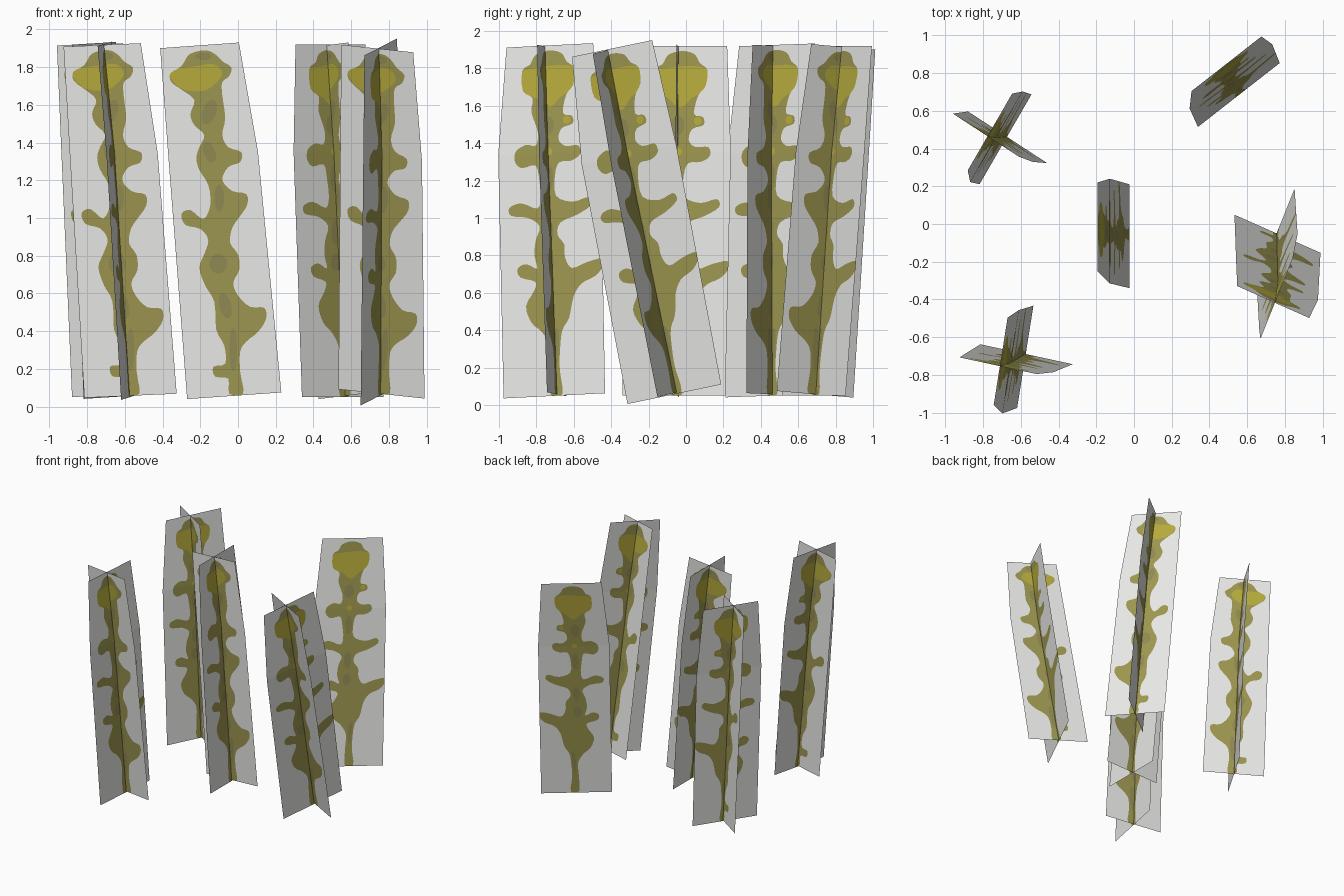
import bpy, math
from mathutils import Vector, Matrix
from mathutils.geometry import delaunay_2d_cdt

if "Cube" in bpy.data.objects:
    bpy.data.objects.remove(bpy.data.objects["Cube"])


def material(name, rgb):
    m = bpy.data.materials.new(name)
    m.diffuse_color = (*rgb, 1)
    m.use_nodes = True
    m.node_tree.nodes["Principled BSDF"].inputs["Base Color"].default_value = m.diffuse_color
    return m


MATS = [material("pale_card", (0.82, 0.82, 0.80)),
        material("olive_weed", (0.33, 0.30, 0.078)),
        material("dull_olive", (0.275, 0.25, 0.085)),
        material("yellow_tip", (0.46, 0.40, 0.045))]


def inside(p, poly):
    hit = False
    for a, b in zip(poly, poly[1:] + poly[:1]):
        if (a[1] > p[1]) != (b[1] > p[1]):
            if p[0] < (b[0] - a[0]) * (p[1] - a[1]) / (b[1] - a[1]) + a[0]:
                hit = not hit
    return hit


def smooth(pts, n=3):
    # closed Catmull-Rom curve through the points
    out, k = [], len(pts)
    for i in range(k):
        a, b, c, d = (Vector(pts[(i + j) % k]) for j in (-1, 0, 1, 2))
        for s in range(n):
            t = s / n
            out.append(0.5 * (2 * b + (c - a) * t + (2 * a - 5 * b + 4 * c - d) * t * t
                              + (3 * b - a - 3 * c + d) * t ** 3))
    return out


def blob(cx, cy, rx, ry, tilt=0):
    c, s = math.cos(math.radians(tilt)), math.sin(math.radians(tilt))
    ring = [(rx * math.cos(i * math.pi / 7), ry * math.sin(i * math.pi / 7)) for i in range(14)]
    return [(cx + x * c - y * s, cy + x * s + y * c) for x, y in ring]


def scaled(pts, ox, oy, unit, skew=0):
    # tracing steps -> metres on the card
    return [Vector(((x - ox) / unit + skew * (oy - y) / unit, (oy - y) / unit)) for x, y in pts]


# weed outline on the first card
WEED_1 = [(205, 50), (215, 54), (222, 61), (231, 67), (229, 76), (222, 82), (222, 95), (225, 118),
          (222, 135), (228, 147), (241, 152), (240, 162), (228, 167), (222, 180), (232, 191),
          (246, 194), (247, 205), (240, 216), (232, 228), (230, 243), (238, 255), (239, 270),
          (233, 283), (238, 296), (250, 307), (264, 308), (266, 319), (258, 332), (246, 342),
          (240, 352), (240, 372), (243, 394), (229, 394), (228, 379), (215, 377), (213, 367),
          (225, 364), (224, 346), (216, 330), (214, 302), (205, 286), (199, 268), (204, 254),
          (208, 240), (200, 229), (185, 225), (181, 214), (190, 210), (203, 219), (210, 205),
          (208, 185), (199, 170), (196, 158), (199, 147), (204, 135), (194, 125), (190, 114),
          (194, 100), (182, 90), (171, 82), (170, 73), (181, 66), (189, 54)]
YELLOW_1 = [(169, 72), (195, 66), (214, 64), (222, 74), (212, 86), (200, 91), (180, 88)]

# weed outline on the second card
WEED_2 = [(543, 51), (556, 54), (562, 63), (570, 70), (569, 86), (562, 96), (559, 114), (568, 117),
          (569, 125), (558, 129), (555, 140), (562, 147), (575, 147), (577, 156), (568, 162),
          (556, 163), (552, 175), (553, 196), (570, 203), (586, 199), (589, 207), (575, 216),
          (558, 223), (555, 235), (562, 245), (563, 258), (570, 269), (585, 264), (600, 261),
          (602, 268), (594, 278), (580, 285), (572, 298), (568, 318), (561, 331), (559, 350),
          (559, 370), (562, 394), (550, 394), (549, 370), (549, 346), (540, 331), (530, 322),
          (524, 305), (532, 290), (533, 281), (518, 276), (515, 267), (524, 263), (535, 268),
          (532, 255), (533, 240), (537, 226), (525, 217), (508, 214), (506, 206), (518, 202),
          (534, 208), (538, 198), (536, 180), (532, 165), (518, 167), (511, 160), (512, 150),
          (522, 144), (532, 145), (534, 132), (527, 112), (528, 98), (518, 90), (517, 70),
          (525, 64), (530, 55)]
YELLOW_2 = [(514, 72), (530, 68), (556, 66), (572, 71), (568, 90), (556, 98), (545, 108),
            (532, 98), (517, 92)]

# card outlines (across, up) with a knot level for the gentle bend
CARD_1 = [(-.25, .04), (.25, .075), (.126, 1.35), (.025, 1.93), (-.393, 1.90), (-.35, 1.33)]
CARD_2 = [(-.29, .05), (.26, .05), (.29, 1.35), (.27, 1.92), (-.20, 1.92), (-.265, 1.35)]

T1 = (234, 407, 189)
T2 = (557, 405, 187, 0.053)
PAINT_1 = [(scaled(smooth(WEED_1), *T1), 1)] + [
    (scaled(blob(*b), *T1), 2) for b in ((209, 112, 7, 13, 20), (209, 152, 6, 11, -20),
                                         (219, 198, 5, 14, 0), (218, 264, 9, 10, 0),
                                         (225, 306, 6, 13, -15), (233, 350, 4, 22, 0),
                                         (203, 56, 8, 4, 0))] + [
    (scaled(smooth(YELLOW_1), *T1), 3)]
PAINT_2 = [(scaled(smooth(WEED_2), *T2), 1)] + [
    (scaled(blob(*b), *T2), 2) for b in ((543, 126, 7, 10, 0), (545, 178, 5, 14, 0),
                                         (546, 232, 5, 13, 0), (546, 262, 6, 9, 0),
                                         (555, 345, 3, 18, 0))] + [
    (scaled(smooth(YELLOW_2), *T2), 3)] + [
    (scaled(blob(*b), *T2), 3) for b in ((563, 121, 4, 4), (545, 152, 4, 4))]


def card_mesh(name, outline, paint, place):
    # cut the painted outlines into the flat card, then place it in space
    verts, edges = [], []
    outline = [Vector(p) for p in outline]
    for loop in [outline] + [p for p, _ in paint]:
        s, n = len(verts), len(loop)
        verts += loop
        edges += [(s + i, s + (i + 1) % n) for i in range(n)]
    edges.append((2, 5))
    vs, _, fs, *_ = delaunay_2d_cdt(verts, edges, [], 0, 1e-5)
    faces, mats = [], []
    for f in fs:
        c = sum((vs[i] for i in f), Vector((0, 0))) / len(f)
        if not inside(c, outline):
            continue
        m = 0
        if inside(c, paint[0][0]):
            m = 1
            for poly, index in paint[1:]:
                if inside(c, poly):
                    m = index
        faces.append(list(f))
        mats.append(m)
    mesh = bpy.data.meshes.new(name)
    mesh.from_pydata([place(v) for v in vs], [], faces)
    for m in MATS:
        mesh.materials.append(m)
    mesh.polygons.foreach_set("material_index", mats)
    mesh.update()
    return mesh


def lean(z):
    return -0.08 * z if z < 1.35 else -0.108 - 0.117 * (z - 1.35)


ANG = math.radians(-3)
PIVOT = 0.05
long_card = card_mesh("long_card", CARD_1, PAINT_1, lambda v: (
    v.x * math.cos(ANG), v.x * math.sin(ANG), v.y - PIVOT))
cross_card = card_mesh("cross_card", CARD_2, PAINT_2, lambda v: (
    lean(v.y), v.x, v.y - PIVOT))

# five weeds: position, turn, and how far the top is tilted
WEEDS = [(-.67, .46, .05, -30, .04, -.09),
         (-.57, -.69, .05, -9, .03, -.10),
         (-.02, -.05, .05, 0, 0, 0),
         (.57, .69, .05, -52, 0, 0),
         (.76, -.05, .06, -21, .15, -.45)]
for i, (x, y, z, yaw, tx, ty) in enumerate(WEEDS, 1):
    tilt = Vector((0, 0, 1)).rotation_difference(Vector((tx, ty, 1.87))).to_matrix().to_4x4()
    mat = Matrix.Translation((x, y, z)) @ tilt @ Matrix.Rotation(math.radians(yaw), 4, 'Z')
    for mesh in (long_card, cross_card):
        ob = bpy.data.objects.new(f"weed_{i}_{mesh.name}", mesh)
        ob.matrix_world = mat
        bpy.context.collection.objects.link(ob)
